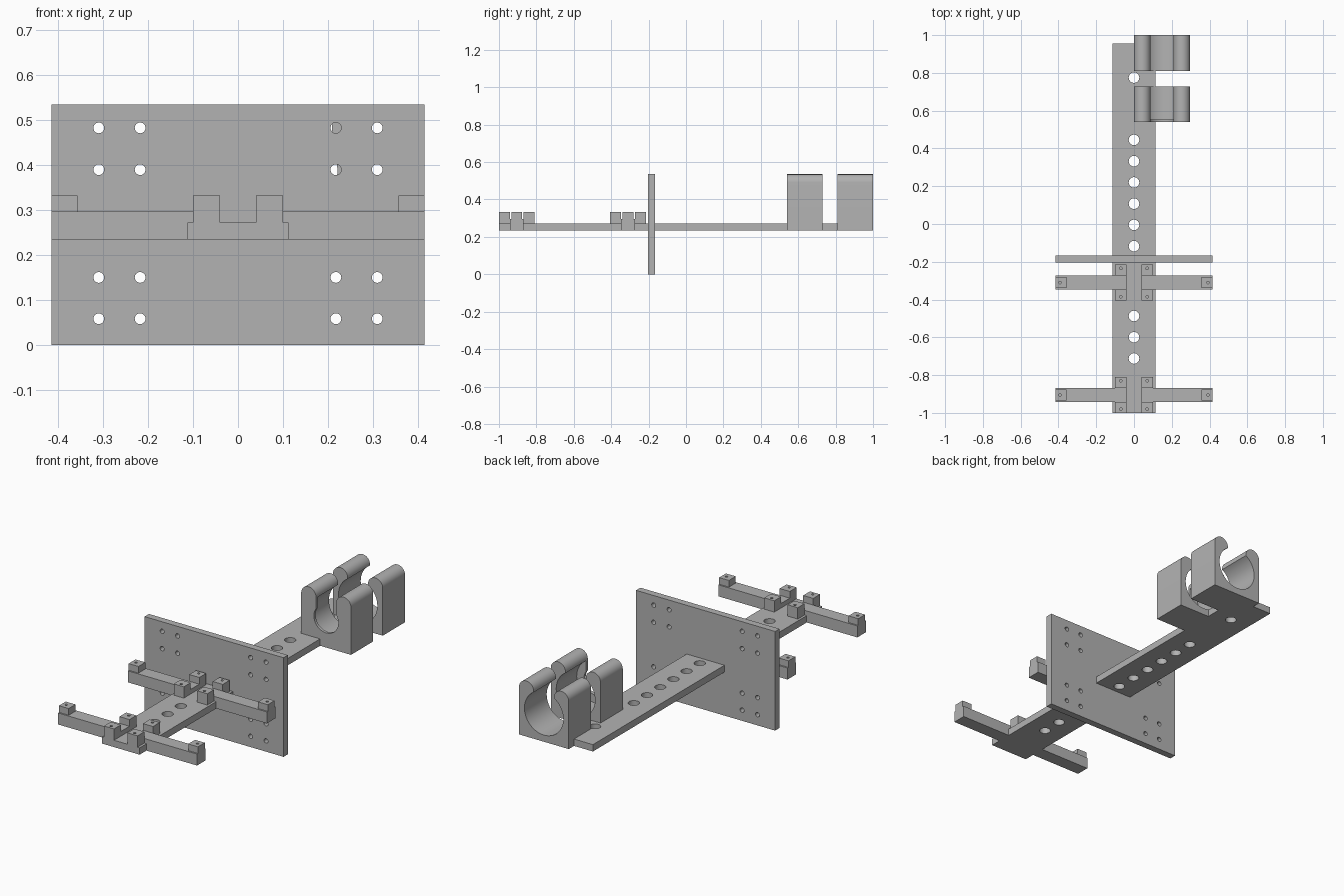
import bpy, bmesh
from math import pi, sin, cos, sqrt, atan2
from mathutils import Matrix

if "Cube" in bpy.data.objects:
    bpy.data.objects.remove(bpy.data.objects["Cube"], do_unlink=True)

gray = bpy.data.materials.new("plain gray")
gray.use_nodes = True
gray.diffuse_color = (0.45, 0.45, 0.45, 1)
gray.node_tree.nodes["Principled BSDF"].inputs["Base Color"].default_value = (0.45, 0.45, 0.45, 1)

UPRIGHT = Matrix.Rotation(pi / 2, 4, 'X')   # profile drawn in x-z, extruded along y
FLAT = Matrix.Identity(4)                   # profile drawn in x-y, extruded along z


def arc(cx, cy, r, a0, a1, n):
    return [(cx + r * cos(a0 + (a1 - a0) * i / n), cy + r * sin(a0 + (a1 - a0) * i / n))
            for i in range(n + 1)]


def circle(cx, cy, r, n=32):
    return arc(cx, cy, r, 0, 2 * pi, n)[:-1]


def rect(x0, x1, y0, y1):
    return [(x0, y0), (x1, y0), (x1, y1), (x0, y1)]


def extrude(name, outlines, lo, hi, turn=FLAT):
    """Filled outline (first) with holes (rest), extruded from lo to hi."""
    curve = bpy.data.curves.new(name, 'CURVE')
    curve.dimensions = '2D'
    curve.fill_mode = 'BOTH'
    curve.extrude = (hi - lo) / 2
    for pts in outlines:
        s = curve.splines.new('POLY')
        s.points.add(len(pts) - 1)
        for p, (x, y) in zip(s.points, pts):
            p.co = (x, y, 0, 1)
        s.use_cyclic_u = True
    ob = bpy.data.objects.new(name, curve)
    bpy.context.collection.objects.link(ob)
    bpy.ops.object.select_all(action='DESELECT')
    ob.select_set(True)
    bpy.context.view_layer.objects.active = ob
    bpy.ops.object.convert(target='MESH')
    ob = bpy.context.view_layer.objects.active
    mid = (lo + hi) / 2
    shift = (0, mid, 0) if turn is UPRIGHT else (0, 0, mid)
    bm = bmesh.new()
    bm.from_mesh(ob.data)
    bm.transform(Matrix.Translation(shift) @ turn)
    bmesh.ops.remove_doubles(bm, verts=bm.verts, dist=0.00005)
    bmesh.ops.recalc_face_normals(bm, faces=bm.faces)
    bm.to_mesh(ob.data)
    bm.free()
    ob.data.materials.clear()
    ob.data.materials.append(gray)
    bpy.ops.object.shade_smooth_by_angle(angle=pi / 6)
    return ob


BASE, DECK, BAR_TOP, BLOCK_TOP, TOP = 0.235, 0.272, 0.297, 0.333, 0.535

# Long beam with a row of holes
holes = [0.775] + [0.445 - 0.1125 * i for i in range(6)] + [-0.487 - 0.1125 * i for i in range(3)]
extrude("beam", [rect(-0.113, 0.113, -1, 0.955)] + [circle(0, y, 0.028) for y in holes], BASE, DECK)

# Upright mounting plate with four groups of bolt holes
bolts = [circle(sx * x, z, 0.012, 24) for sx in (-1, 1) for x in (0.218, 0.31)
         for z in (0.058, 0.15, 0.39, 0.483)]
extrude("upright_plate", [rect(-0.415, 0.415, 0, TOP)] + bolts, -0.204, -0.167, UPRIGHT)

# Two cross brackets: arms, end blocks and four corner blocks around a channel
for place, yc in (("front", -0.905), ("middle", -0.31)):
    for side, s in (("left", 1), ("right", -1)):
        tag = f"{place}_{side}"
        extrude(tag + "_arm", [rect(*sorted((s * 0.04, s * 0.415)), yc - 0.037, yc + 0.037)],
                BASE, BAR_TOP)
        extrude(tag + "_end_block",
                [rect(*sorted((s * 0.357, s * 0.415)), yc - 0.029, yc + 0.029),
                 circle(s * 0.392, yc, 0.007, 16)], BAR_TOP, BLOCK_TOP)
        for end, t in (("front", -1), ("back", 1)):
            y0, y1 = sorted((yc + t * 0.037, yc + t * 0.095))
            extrude(f"{tag}_{end}_corner_block",
                    [rect(*sorted((s * 0.04, s * 0.1)), y0, y1),
                     circle(s * 0.07, yc + t * 0.075, 0.007, 16)], DECK, BLOCK_TOP)

# Open-topped clamps with round arm tips
HALF, TIP, BORE_Z = 0.1485, 0.044, 0.387


def clamp_profile(bore):
    gap = HALF - 2 * TIP
    start = atan2(sqrt(bore ** 2 - gap ** 2), gap)
    right = [(HALF, BASE), *arc(HALF - TIP, TOP - TIP, TIP, 0, pi, 20),
             *arc(0, BORE_Z, bore, start, -pi / 2, 32)]
    left = [(-x, z) for x, z in reversed(right[:-1])]
    return [[(x + HALF, z) for x, z in right + left]]


extrude("rear_clamp", clamp_profile(0.116), 0.81, 1.0, UPRIGHT)
extrude("front_clamp", clamp_profile(0.116), 0.554, 0.729, UPRIGHT)
extrude("front_clamp_lip", clamp_profile(0.073), 0.539, 0.554, UPRIGHT)
